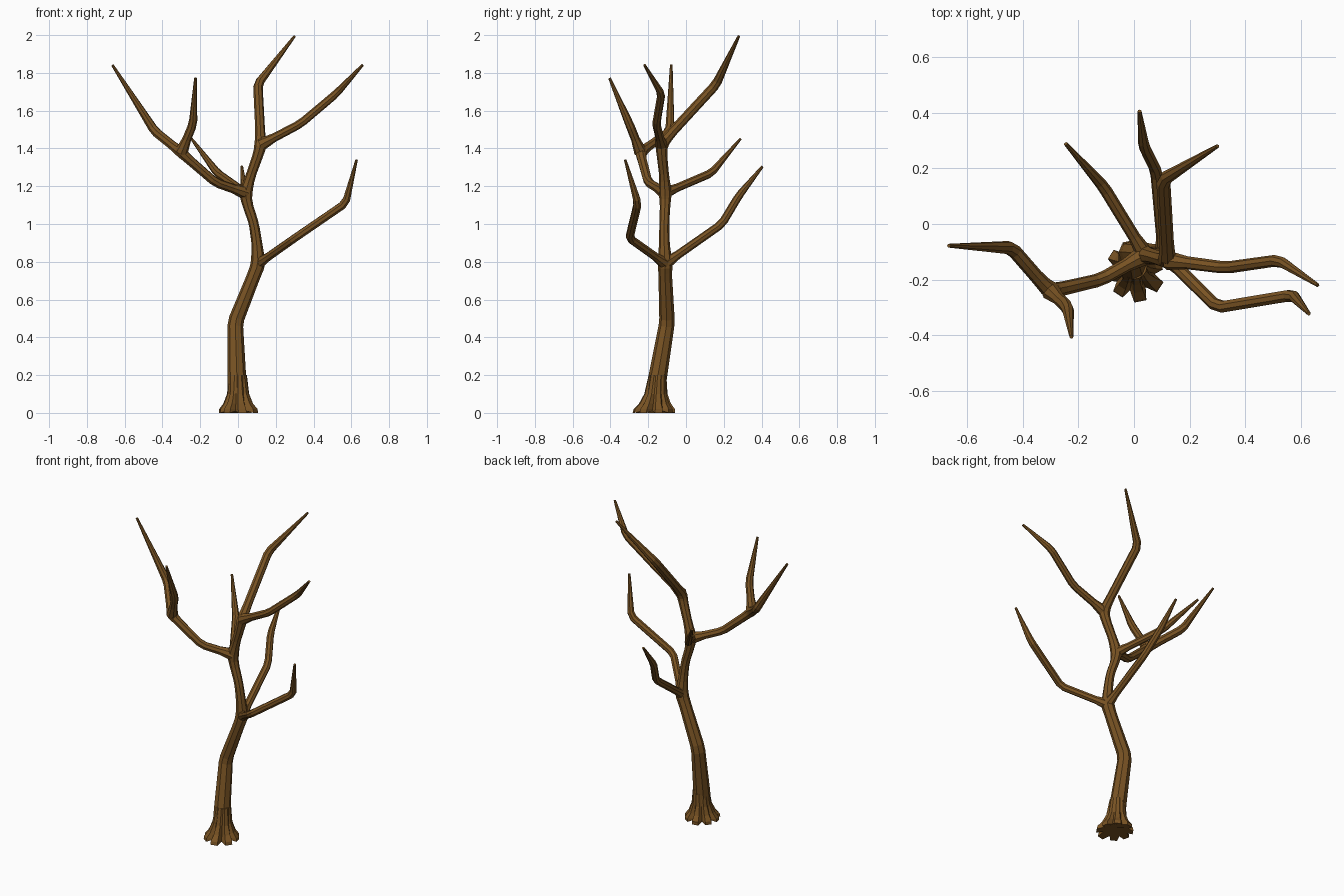
import bpy, bmesh, math, random
from mathutils import Vector

random.seed(4)
if "Cube" in bpy.data.objects:
    bpy.data.objects.remove(bpy.data.objects["Cube"], do_unlink=True)

bark = bpy.data.materials.new("brown bark")
bark.use_nodes = True
bark.diffuse_color = (0.192, 0.087, 0.017, 1)
bark.node_tree.nodes["Principled BSDF"].inputs["Base Color"].default_value = bark.diffuse_color


def loft(name, rings):
    """Join rings of points into a closed, flat-shaded tube."""
    bm = bmesh.new()
    loops = [[bm.verts.new(p) for p in ring] for ring in rings]
    n = len(loops[0])
    for a, b in zip(loops, loops[1:]):
        for i in range(n):
            j = (i + 1) % n
            bm.faces.new((a[i], a[j], b[j], b[i]))
    bm.faces.new(loops[0][::-1])
    bm.faces.new(loops[-1])
    bmesh.ops.recalc_face_normals(bm, faces=bm.faces)
    mesh = bpy.data.meshes.new(name)
    bm.to_mesh(mesh)
    bm.free()
    mesh.materials.append(bark)
    obj = bpy.data.objects.new(name, mesh)
    bpy.context.collection.objects.link(obj)


def soften(points):
    """Replace each bend of an (x, y, z, radius) path by two gentler ones."""
    out = [points[0]]
    for a, p, b in zip(points, points[1:], points[2:]):
        for other in (a, b):
            gap = (other.xyz - p.xyz).length
            out.append(p.lerp(other, min(0.022 / gap, 0.3)))
    return out + [points[-1]]


def limb(name, path, sides=8, collar=True):
    """Sweep a tapering polygon along (x, y, z, radius) points with mitred bends."""
    path = soften([Vector(p) for p in path])
    if collar:  # swollen start where the limb leaves its parent
        first = path[0]
        neck = first.lerp(path[1], 0.08 / (path[1].xyz - first.xyz).length)
        path.insert(1, neck)
        first.w *= 1.45
    pts = [p.xyz for p in path]
    dirs = [(b - a).normalized() for a, b in zip(pts, pts[1:])]
    tangent = dirs[0]
    side = tangent.orthogonal().normalized()
    rings = []
    for i, p in enumerate(pts):
        d_in, d_out = dirs[max(i - 1, 0)], dirs[min(i, len(dirs) - 1)]
        new = (d_in + d_out).normalized()
        side = tangent.rotation_difference(new) @ side
        tangent = new
        up = tangent.cross(side)
        bend = d_out - d_in
        stretch = 1 / tangent.dot(d_in) - 1
        ring = []
        for k in range(sides):
            a = math.tau * k / sides
            o = (side * math.cos(a) + up * math.sin(a)) * path[i].w
            if bend.length > 0.01:
                b = bend.normalized()
                o += b * o.dot(b) * stretch
            ring.append(p + o)
        rings.append(ring)
    loft(name, rings)


# Forks shared by several limbs
low = (0.108, -0.11, 0.79)
mid = (0.04, -0.11, 1.165)
top = (0.12, -0.13, 1.42)
left = (-0.30, -0.24, 1.38)
tip = 0.007

# Trunk, running on into the highest branch
limb("trunk", [
    (0, -0.165, 0.02, 0.055), (-0.005, -0.155, 0.16, 0.05),
    (-0.015, -0.10, 0.48, 0.041), (0.085, -0.11, 0.73, 0.036),
    (*low, 0.039), (0.1, -0.115, 0.9, 0.028), (0.085, -0.115, 1.0, 0.026),
    (0.048, -0.11, 1.11, 0.028), (*mid, 0.035), (0.065, -0.115, 1.25, 0.026),
    (0.108, -0.128, 1.37, 0.028), (*top, 0.033), (0.118, -0.08, 1.48, 0.026),
    (0.105, 0.16, 1.74, 0.025), (0.30, 0.28, 1.995, tip)], 8, False)

# Side limbs
limb("low_side_branch", [
    (*low, 0.023), (0.30, -0.30, 0.925, 0.022),
    (0.57, -0.255, 1.11, 0.022), (0.628, -0.322, 1.34, tip)])
limb("low_back_branch", [
    (*low, 0.023), (0.08, 0.19, 1.0, 0.022),
    (0.035, 0.28, 1.15, 0.021), (0.02, 0.405, 1.305, tip)])
limb("middle_back_branch", [
    (*mid, 0.022), (-0.11, 0.135, 1.27, 0.022), (-0.245, 0.288, 1.45, tip)])
limb("large_side_limb", [
    (*mid, 0.026), (-0.12, -0.20, 1.22, 0.024), (-0.27, -0.235, 1.35, 0.026),
    (*left, 0.032), (-0.34, -0.20, 1.41, 0.025),
    (-0.44, -0.085, 1.49, 0.025), (-0.665, -0.078, 1.842, tip)])
limb("large_limb_fork", [
    (*left, 0.024), (-0.238, -0.30, 1.53, 0.023), (-0.225, -0.405, 1.773, tip)])
limb("upper_side_branch", [
    (*top, 0.024), (0.33, -0.157, 1.53, 0.022),
    (0.52, -0.13, 1.69, 0.021), (0.66, -0.22, 1.842, tip)])

# Root flare: blunt lobes that blend up into the trunk
lobes = 8
reach = [random.uniform(0.9, 1.08) for _ in range(lobes)]
profile = [(0, 0.11, 0.075), (0.02, 0.108, 0.072), (0.05, 0.083, 0.06),
           (0.10, 0.061, 0.052), (0.20, 0.047, 0.046)]
rings = []
for z, outer, inner in profile:
    ring = []
    for k in range(lobes):
        spread = 1 + (reach[k] - 1) * (1 - z / 0.2)
        for offset, r in ((-0.24, outer * spread), (0.24, outer * spread), (0.5, inner)):
            a = math.tau * (k + offset) / lobes + 0.2
            lift = 0.01 if r == inner and z == 0 else 0
            ring.append((r * math.cos(a), -0.165 + 0.07 * z + r * math.sin(a), z + lift))
    rings.append(ring)
loft("root_flare", rings)
